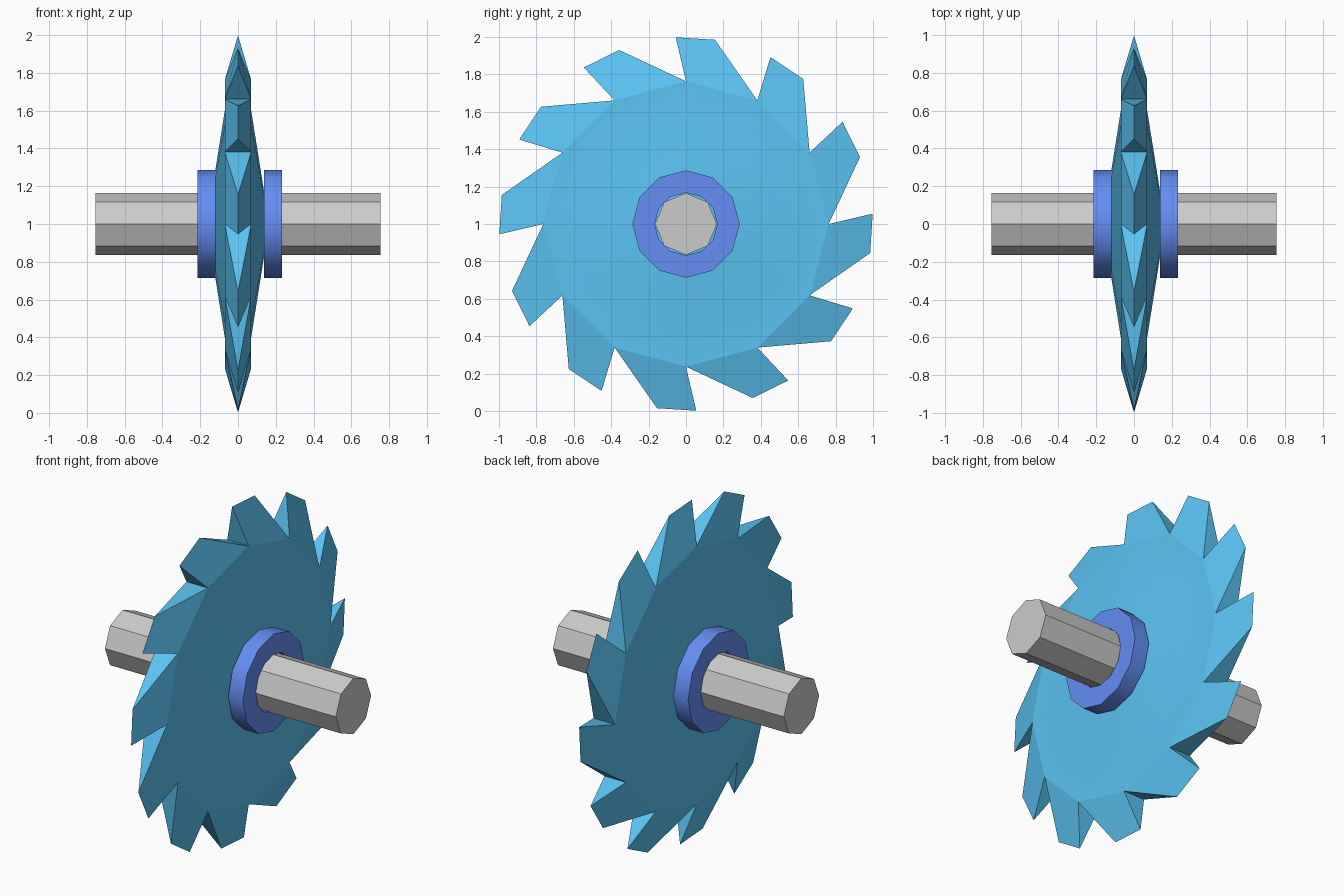
import bpy, bmesh
from math import sin, cos, radians, pi, atan2, hypot

if "Cube" in bpy.data.objects:
    bpy.data.objects.remove(bpy.data.objects["Cube"])

CENTRE_Z = 1.0
TEETH = 12


def pt(x, r, ang):
    # point at radius r around the x axis; angle 0 is up, positive towards +y
    return (x, r * sin(ang), CENTRE_Z + r * cos(ang))


def finish(bm, name, color=None, smooth=None):
    bmesh.ops.recalc_face_normals(bm, faces=bm.faces[:])
    me = bpy.data.meshes.new(name)
    bm.to_mesh(me)
    bm.free()
    ob = bpy.data.objects.new(name, me)
    bpy.context.collection.objects.link(ob)
    if color:
        mat = bpy.data.materials.get(color[0]) or bpy.data.materials.new(color[0])
        mat.diffuse_color = color[1]
        mat.use_nodes = True
        mat.node_tree.nodes["Principled BSDF"].inputs["Base Color"].default_value = mat.diffuse_color
        me.materials.append(mat)
    if smooth:
        bpy.ops.object.select_all(action='DESELECT')
        ob.select_set(True)
        bpy.context.view_layer.objects.active = ob
        bpy.ops.object.shade_smooth_by_angle(angle=radians(smooth))
    return ob


def ring(bm, x, r, n):
    return [bm.verts.new(pt(x, r, 2 * pi * i / n)) for i in range(n)]


def bridge(bm, a, b):
    n = len(a)
    for i in range(n):
        j = (i + 1) % n
        bm.faces.new((a[i], a[j], b[j], b[i]))


def lathe(name, profile, n, closed, color=None, smooth=None):
    # profile of (x, radius) turned around the x axis
    bm = bmesh.new()
    rings = [ring(bm, x, r, n) for x, r in profile]
    for a, b in zip(rings, rings[1:]):
        bridge(bm, a, b)
    if closed:
        bridge(bm, rings[-1], rings[0])
    else:
        bm.faces.new(rings[0])
        bm.faces.new(rings[-1])
    return finish(bm, name, color, smooth)


BLADE = ("blade_blue", (0.105, 0.55, 0.90, 1))
COLLAR = ("collar_blue", (0.13, 0.27, 0.90, 1))

# toothed blade: thickening disc on both sides, teeth thinning to an edge
bm = bmesh.new()
roots = []
for s in (1, -1):
    rings = [ring(bm, s * x, r, TEETH)
             for x, r in ((0.07, 0.763), (0.07, 0.60), (0.139, 0.165), (0.139, 0.10))]
    for a, b in zip(rings, rings[1:]):
        bridge(bm, a, b)
    bm.faces.new(rings[-1])
    roots.append(rings[0])
right, left = roots
for i in range(TEETH):
    j = (i + 1) % TEETH
    tips = [bm.verts.new(pt(0, hypot(y, z), atan2(y, z) + 2 * pi * i / TEETH))
            for y, z in ((-0.055, 0.998), (0.155, 0.985))]
    for side in (right, left):
        bm.faces.new((side[i], tips[0], tips[1], side[j]))
    bm.faces.new((right[i], left[i], tips[0]))
    bm.faces.new((right[j], left[j], tips[1]))
finish(bm, "blade", BLADE, 14)

# octagonal shaft
lathe("shaft", [(-0.755, 0.165), (0.755, 0.165)], 8, False)

# clamping collars
for name, x0, x1 in (("left_collar", -0.214, -0.115), ("right_collar", 0.137, 0.233)):
    lathe(name, [(x0, 0.167), (x0, 0.287), (x1, 0.287), (x1, 0.167)],
          12, True, COLLAR, 40)
